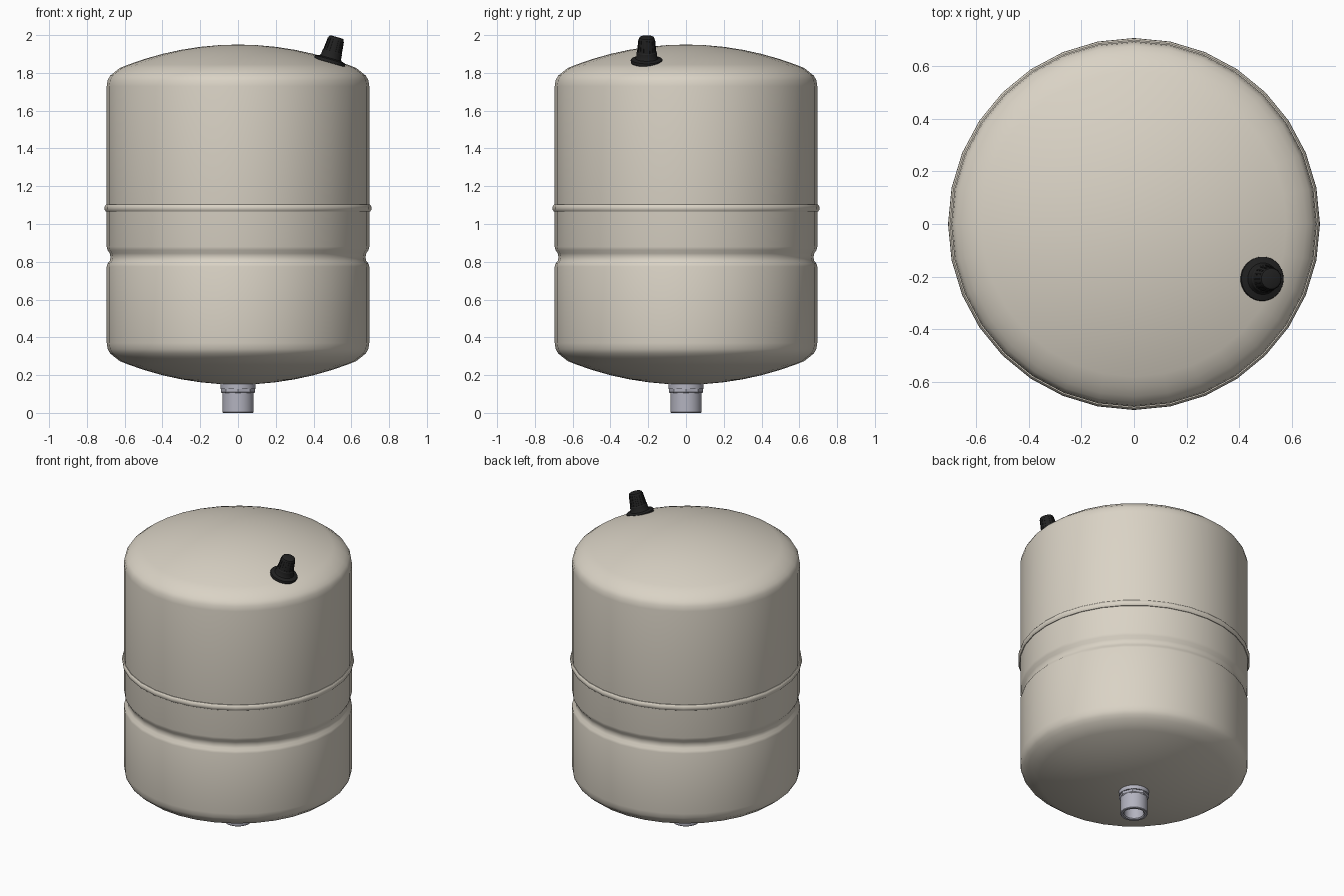
import bpy, bmesh, math
from mathutils import Matrix

if "Cube" in bpy.data.objects:
    bpy.data.objects.remove(bpy.data.objects["Cube"])


def material(name, rgb):
    m = bpy.data.materials.new(name)
    m.diffuse_color = (*rgb, 1)
    m.use_nodes = True
    m.node_tree.nodes["Principled BSDF"].inputs["Base Color"].default_value = m.diffuse_color
    return m


def lathe(name, profile, sides, mat, matrix=Matrix(), closed=False):
    """Revolve (radius, z) points, listed bottom to top on the outside."""
    bm = bmesh.new()
    rings = []
    for r, z in profile:
        if r < 1e-6:
            rings.append([bm.verts.new((0, 0, z))] * sides)
        else:
            rings.append([bm.verts.new((r * math.cos(2 * math.pi * i / sides),
                                        r * math.sin(2 * math.pi * i / sides), z))
                          for i in range(sides)])
    pairs = list(zip(rings, rings[1:]))
    if closed:
        pairs.append((rings[-1], rings[0]))
    for a, b in pairs:
        for i in range(sides):
            j = (i + 1) % sides
            bm.faces.new(list(dict.fromkeys((a[i], a[j], b[j], b[i]))))
    bmesh.ops.recalc_face_normals(bm, faces=bm.faces)
    me = bpy.data.meshes.new(name)
    bm.to_mesh(me)
    bm.free()
    me.materials.append(mat)
    ob = bpy.data.objects.new(name, me)
    ob.matrix_world = matrix
    bpy.context.collection.objects.link(ob)
    bpy.ops.object.select_all(action='DESELECT')
    ob.select_set(True)
    bpy.context.view_layer.objects.active = ob
    bpy.ops.object.shade_smooth_by_angle(angle=math.radians(32))
    return ob


cream = material("cream_paint", (0.70, 0.65, 0.56))
steel = material("steel", (0.45, 0.45, 0.52))
black = material("black_plastic", (0.015, 0.015, 0.015))

# Tank shell: shallow domes, rounded shoulders and a pressed groove
R = 0.695
DOME = 1.64


def dome(r):
    return DOME - math.sqrt(DOME * DOME - r * r)


radii = [0, 0.1, 0.2, 0.3, 0.4, 0.5, 0.58, 0.625]
shoulder = [(0.655, 0.147), (0.677, 0.165), (0.690, 0.188), (R, 0.22)]
half = [(r, dome(r)) for r in radii] + shoulder
groove = [(R, 0.775), (0.691, 0.79), (0.679, 0.805), (0.675, 0.825),
          (0.679, 0.845), (0.691, 0.862), (R, 0.88)]
profile = [(r, 0.15 + d) for r, d in half] + groove
profile += [(r, 1.95 - d) for r, d in reversed(half)]
lathe("tank_shell", profile, 32, cream)

# Seam bead around the middle
bead = [(0.685, 1.066), (0.699, 1.066), (0.705, 1.073), (0.707, 1.084),
        (0.705, 1.096), (0.699, 1.103), (0.685, 1.103)]
lathe("seam_bead", bead, 32, cream, closed=True)

# Hollow connection pipe with collar and nut at the bottom
pipe = [(0, 0.14), (0.06, 0.14), (0.06, 0.006), (0.066, 0),
        (0.080, 0), (0.083, 0.004), (0.083, 0.16)]
lathe("connection_pipe", pipe, 32, steel)
lathe("pipe_collar", [(0.07, 0.127), (0.093, 0.127), (0.093, 0.165), (0.07, 0.165)],
      32, steel, closed=True)
lathe("pipe_nut", [(0.07, 0.104), (0.086, 0.104), (0.091, 0.110), (0.091, 0.13), (0.07, 0.13)],
      8, steel, closed=True)

# Tilted valve cap on the upper dome
tilt = Matrix.Translation((0.487, -0.208, 1.866)) @ Matrix.Rotation(math.radians(16), 4, 'Y')
cap = [(0, -0.012), (0.083, -0.012), (0.085, 0.0), (0.083, 0.005), (0.060, 0.012),
       (0.055, 0.020), (0.053, 0.045), (0.049, 0.050), (0.042, 0.118),
       (0.039, 0.126), (0.033, 0.129), (0, 0.129)]
lathe("valve_cap", cap, 32, black, tilt)

# Grip ribs around the cap
bm = bmesh.new()
for i in range(16):
    rot = Matrix.Rotation(2 * math.pi * i / 16, 4, 'Z')
    place = rot @ Matrix.Translation((0.0445, 0, 0.082)) @ Matrix.Rotation(-0.10, 4, 'Y')
    bmesh.ops.create_cube(bm, size=1, matrix=place @ Matrix.Diagonal((0.006, 0.006, 0.066, 1)))
me = bpy.data.meshes.new("cap_ribs")
bm.to_mesh(me)
bm.free()
me.materials.append(black)
ribs = bpy.data.objects.new("cap_ribs", me)
ribs.matrix_world = tilt
bpy.context.collection.objects.link(ribs)
